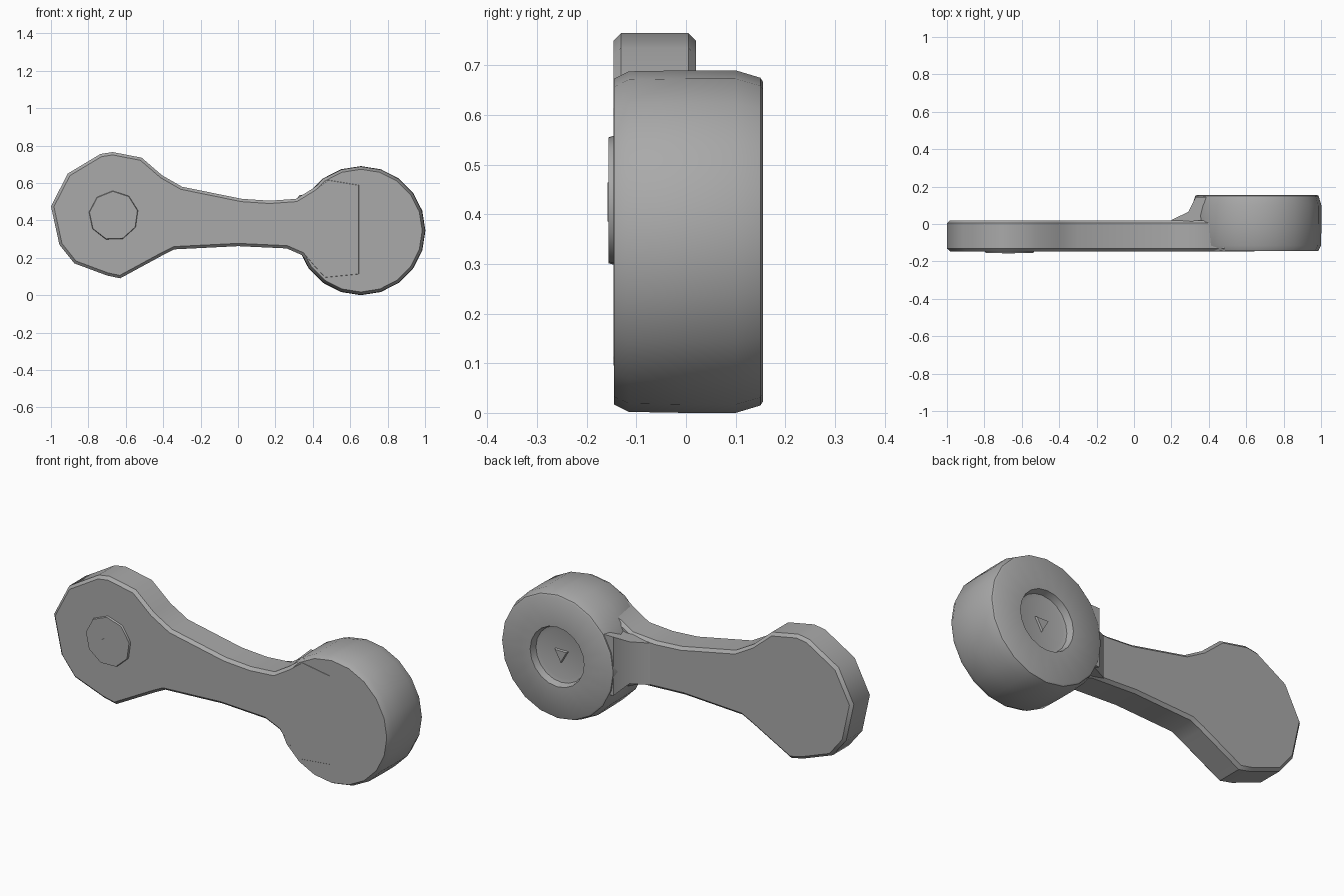
import bpy, bmesh, math
from mathutils import Vector

if "Cube" in bpy.data.objects:
    bpy.data.objects.remove(bpy.data.objects["Cube"], do_unlink=True)

metal = bpy.data.materials.new("grey metal")
metal.use_nodes = True
metal.diffuse_color = (0.4, 0.4, 0.4, 1)
metal.node_tree.nodes["Principled BSDF"].inputs["Base Color"].default_value = (0.4, 0.4, 0.4, 1)


def finish(name, bm, angle=40):
    bmesh.ops.recalc_face_normals(bm, faces=bm.faces)
    mesh = bpy.data.meshes.new(name)
    bm.to_mesh(mesh)
    bm.free()
    mesh.materials.append(metal)
    mesh.polygons.foreach_set("use_smooth", [True] * len(mesh.polygons))
    mesh.set_sharp_from_angle(angle=math.radians(angle))
    obj = bpy.data.objects.new(name, mesh)
    bpy.context.collection.objects.link(obj)
    return obj


def plate(name, outline, y0, y1, bevel=0.0):
    """Outline in x, z extruded along y, with chamfered rims."""
    bm = bmesh.new()
    face = bm.faces.new([bm.verts.new((x, y0, z)) for x, z in outline])
    top = bmesh.ops.extrude_face_region(bm, geom=[face])["geom"]
    bmesh.ops.translate(bm, vec=(0, y1 - y0, 0),
                        verts=[v for v in top if isinstance(v, bmesh.types.BMVert)])
    if bevel:
        rims = [e for e in bm.edges if abs(e.verts[0].co.y - e.verts[1].co.y) < 1e-5]
        bmesh.ops.bevel(bm, geom=rims, offset=bevel, segments=1, profile=0.5, affect='EDGES')
    return finish(name, bm)


def turned(name, cx, cz, rings, sides, turn=0.0):
    """Closed stack of rings (radius, y) around an axis along y."""
    bm = bmesh.new()
    loops = []
    for r, y in rings:
        angles = [math.tau * (i + turn) / sides for i in range(sides)]
        loops.append([bm.verts.new((cx + r * math.cos(a), y, cz + r * math.sin(a)))
                      for a in angles])
    for a, b in zip(loops, loops[1:]):
        for i in range(sides):
            j = (i + 1) % sides
            bm.faces.new((a[i], a[j], b[j], b[i]))
    bm.faces.new(loops[0])
    bm.faces.new(loops[-1])
    return finish(name, bm)


# Flat arm with its rounded small end
arm_outline = [
    (-1.0, .475), (-.91, .65), (-.735, .755), (-.67, .765), (-.515, .735),
    (-.405, .64), (-.3, .58), (.02, .515), (.17, .505), (.31, .515),
    (.4, .57), (.48, .63), (.66, .6), (.66, .1), (.46, .08), (.4, .145), (.34, .215),
    (.26, .25), (0, .262), (-.34, .245), (-.4, .215), (-.63, .09),
    (-.7, .105), (-.875, .17), (-.955, .27)]
plate("crank_arm", arm_outline, -.146, .02, .015)

# Thick hub with a shallow socket in its back
turned("axle_hub", .657, .345, [
    (.328, -.145), (.343, -.115), (.345, 0), (.345, .1), (.33, .15), (.322, .155),
    (.16, .155), (.15, .12), (.13, .115)], 20)

# Sloping web from the arm up to the hub
bm = bmesh.new()
section = [(.2, .0), (.2, .021), (.29, .065), (.33, .145), (.5, .145), (.5, .0)]
sides = []
for z, flare in ((.265, -.045), (.49, .045)):
    sides.append([bm.verts.new((x, y, z + flare * (x > .32))) for x, y in section])
for i in range(len(section)):
    j = (i + 1) % len(section)
    bm.faces.new((sides[0][i], sides[0][j], sides[1][j], sides[1][i]))
for side in sides:
    bm.faces.new(side)
finish("hub_web", bm)

# Pedal boss on the front of the small end, with a small three-sided pip
turned("pedal_boss", -.665, .425, [(.135, -.14), (.13, -.156)], 9, .3)
turned("boss_pip", -.66, .425, [(.045, -.15), (.045, -.158)], 3, .5)

# Three-sided pip and worn rim in the hub socket
turned("socket_pip", .657, .345, [(.05, .11), (.04, .125)], 3, .25)
